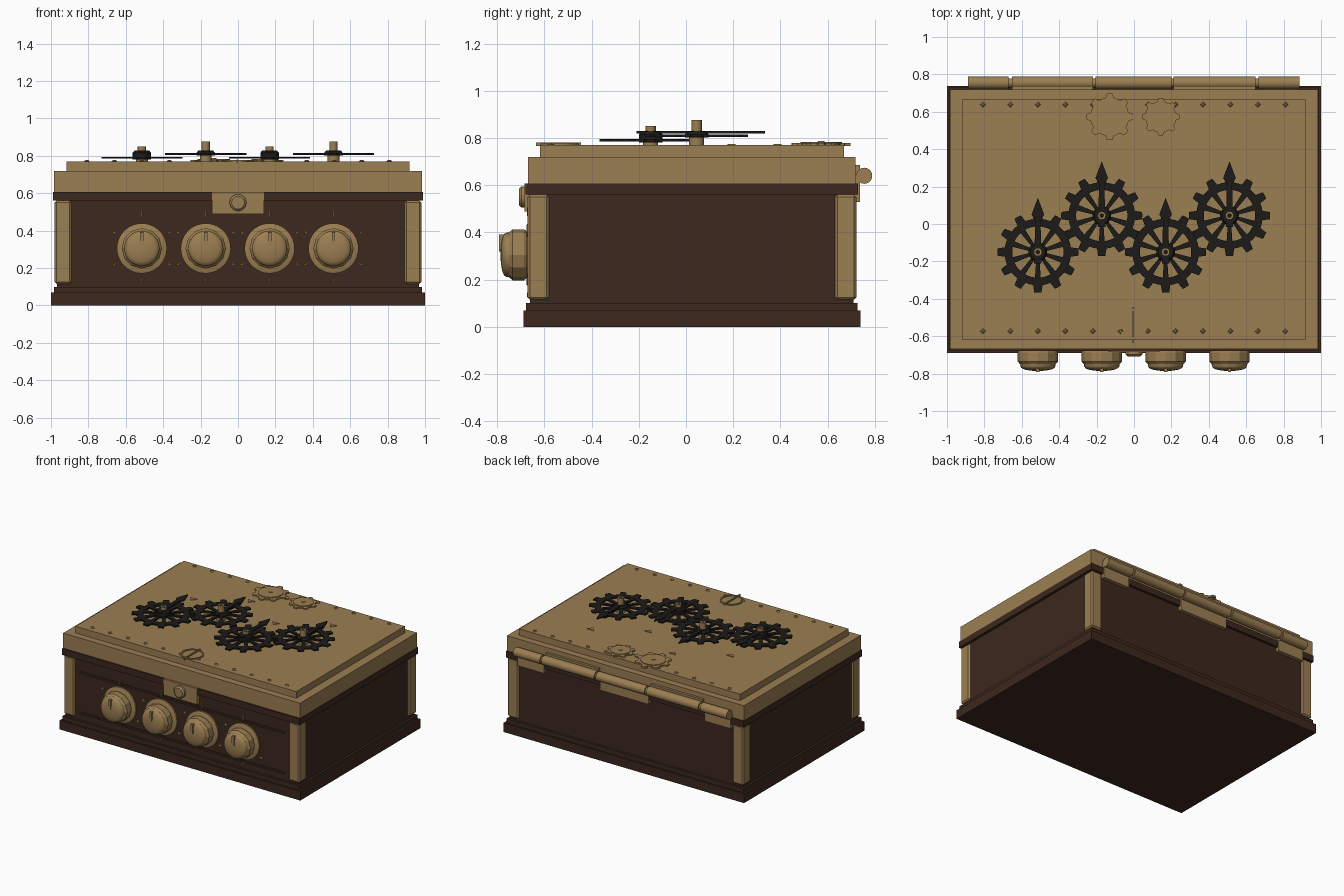
import bpy, bmesh
from math import sin, cos, pi, radians
from mathutils import Matrix, Vector

if "Cube" in bpy.data.objects:
    bpy.data.objects.remove(bpy.data.objects["Cube"])


def material(name, rgb):
    m = bpy.data.materials.new(name)
    m.use_nodes = True
    m.diffuse_color = (*rgb, 1)
    m.node_tree.nodes["Principled BSDF"].inputs["Base Color"].default_value = (*rgb, 1)
    return m


BRASS = material("brass", (0.33, 0.21, 0.085))
WOOD = material("dark_wood", (0.045, 0.021, 0.013))
IRON = material("black_iron", (0.012, 0.011, 0.01))

FRONT = Matrix.Rotation(pi / 2, 4, "X")     # local z points out of the front
SIDEWAYS = Matrix.Rotation(pi / 2, 4, "Y")  # local z runs along x
CY = 0.025                                  # middle of the case in y


def at(x, y, z, rot=Matrix()):
    return Matrix.Translation((x, y, z)) @ rot


def finish(name, bm, mat, place=Matrix(), smooth=False):
    bmesh.ops.recalc_face_normals(bm, faces=bm.faces)
    mesh = bpy.data.meshes.new(name)
    bm.to_mesh(mesh)
    bm.free()
    mesh.materials.append(mat)
    ob = bpy.data.objects.new(name, mesh)
    bpy.context.collection.objects.link(ob)
    ob.matrix_world = place
    if smooth:
        bpy.ops.object.select_all(action="DESELECT")
        ob.select_set(True)
        bpy.context.view_layer.objects.active = ob
        bpy.ops.object.shade_smooth_by_angle(angle=radians(35))
    return ob


def box(name, x, y, z, mat, bevel=0):
    """Box from three (low, high) ranges."""
    bm = bmesh.new()
    bmesh.ops.create_cube(bm, size=1)
    for v in bm.verts:
        v.co = Vector([(lo + hi) / 2 + c * (hi - lo) for c, (lo, hi) in zip(v.co, (x, y, z))])
    ob = finish(name, bm, mat)
    if bevel:
        mod = ob.modifiers.new("edge", "BEVEL")
        mod.width, mod.segments = bevel, 1
    return ob


def slab(bm, outline, z0, z1):
    """Extrude a flat outline from z0 to z1."""
    low = [bm.verts.new((x, y, z0)) for x, y in outline]
    high = [bm.verts.new((x, y, z1)) for x, y in outline]
    bm.faces.new(low)
    bm.faces.new(high)
    for i in range(len(low)):
        j = i - 1
        bm.faces.new((low[j], low[i], high[i], high[j]))


def plate(name, outline, z0, z1, mat, place):
    bm = bmesh.new()
    slab(bm, outline, z0, z1)
    return finish(name, bm, mat, place)


def sweep(bm, rings, closed=False):
    """Skin a series of point rings; cap the ends unless closed."""
    loops = [[bm.verts.new(p) for p in ring] for ring in rings]
    pairs = list(zip(loops, loops[1:] + loops[:1])) if closed else list(zip(loops, loops[1:]))
    for a, b in pairs:
        for i in range(len(a)):
            bm.faces.new((a[i - 1], a[i], b[i], b[i - 1]))
    if not closed:
        bm.faces.new(loops[0])
        bm.faces.new(loops[-1])


def circle(r, n, z=0):
    return [(r * cos(2 * pi * i / n), r * sin(2 * pi * i / n), z) for i in range(n)]


def lathe(name, profile, mat, place, sides=32, smooth=True, closed=False):
    bm = bmesh.new()
    sweep(bm, [circle(r, sides, z) for r, z in profile], closed)
    return finish(name, bm, mat, place, smooth)


def toothed(root, tip, teeth, widths):
    """Gear outline; widths are half-angles of tooth base and tip as tooth fractions."""
    pts = []
    base, top = widths
    for i in range(teeth):
        for r, f in ((root, -base), (tip, -top), (tip, 0), (tip, top), (root, base), (root, 0.5)):
            a = 2 * pi * (i + f) / teeth
            pts.append((r * cos(a), r * sin(a)))
    return pts


# Case: plinth, body, rim, lid
for name, hx, hy, z, mat in (
        ("plinth", 1, 0.714, (0, 0.068), WOOD),
        ("plinth_step", 0.985, 0.702, (0.068, 0.1), WOOD),
        ("body", 0.968, 0.685, (0.1, 0.56), WOOD),
        ("rim", 0.988, 0.704, (0.56, 0.607), WOOD),
        ("lid", 0.985, 0.694, (0.607, 0.72), BRASS),
        ("lid_panel", 0.918, 0.644, (0.72, 0.77), BRASS)):
    box(name, (-hx, hx), (CY - hy, CY + hy), z, mat)

for sx, side in ((-1, "right"), (1, "left")):
    for sy, end in ((-1, "front"), (1, "back")):
        box(f"{end}_{side}_corner_post", sorted((sx * 0.89, sx * 0.98)),
            sorted((CY + sy * 0.606, CY + sy * 0.697)), (0.115, 0.56), BRASS, 0.01)
for name, z in (("upper_trim", 0.46), ("lower_trim", 0.155)):
    box(name, (-0.85, 0.85), (-0.668, -0.65), (z - 0.007, z + 0.007), WOOD)

# Latch
box("latch_plate", (-0.14, 0.14), (-0.684, -0.66), (0.488, 0.607), BRASS)
lathe("latch_button", [(0.045, 0), (0.045, 0.016), (0.034, 0.026)], BRASS,
      at(0, -0.682, 0.55, FRONT), 24)

# Knobs with pointer and dial ticks
XS = [-0.514 + 0.3415 * i for i in range(4)]
for x in XS:
    lathe("knob_flange", [(0.134, 0), (0.134, 0.012), (0.125, 0.017)], BRASS,
          at(x, -0.659, 0.305, FRONT), 40)
    lathe("knob_skirt", [(0.1, 0), (0.108, 0.012), (0.108, 0.06), (0.095, 0.075)], BRASS,
          at(x, -0.675, 0.305, FRONT), 12, False)
    lathe("knob_cap", [(0.094, 0), (0.094, 0.02), (0.088, 0.03), (0.072, 0.038),
                       (0.04, 0.044), (0.01, 0.046)], BRASS, at(x, -0.74, 0.305, FRONT))
    box("knob_pointer", (x - 0.009, x + 0.009), (-0.792, -0.76), (0.32, 0.39), BRASS)
    bm = bmesh.new()
    for k in range(6):
        r0, r1 = (0.165, 0.2) if k == 0 else (0.16, 0.18)
        a = pi / 2 + k * pi / 3
        u, w = Vector((cos(a), sin(a))), Vector((-sin(a), cos(a))) * 0.004
        slab(bm, [u * r0 - w, u * r1 - w, u * r1 + w, u * r0 + w], 0, 0.014)
    finish("dial_ticks", bm, BRASS, at(x, -0.659, 0.305, FRONT))

# Hinge barrel and leaves along the back
lathe("hinge_pin", [(0.024, -0.88), (0.024, 0.88)], BRASS, at(0, 0.755, 0.64, SIDEWAYS), 16)
for i, (x0, x1) in enumerate(((-0.888, -0.67), (-0.652, -0.22), (-0.205, 0.2),
                              (0.212, 0.65), (0.665, 0.885))):
    lathe("hinge_barrel", [(0.034, x0), (0.034, x1)], BRASS, at(0, 0.755, 0.64, SIDEWAYS), 24)
    box("hinge_leaf", (x0, x1), (0.7, 0.737), (0.64, 0.685) if i % 2 else (0.528, 0.64), BRASS)

# Iron dial gears, each with a hub, axle, hand and marker
HAND = [(-0.02, -0.06), (0.02, -0.06), (0.014, 0.17), (0.034, 0.2), (0, 0.29),
        (-0.034, 0.2), (-0.014, 0.17)]
for i, x in enumerate(XS):
    high = i % 2
    y, z, top = (0.045, 0.805, 0.877) if high else (-0.15, 0.785, 0.85)
    place = at(x, y, 0)
    bm = bmesh.new()
    outer = toothed(0.178, 0.217, 12, (0.27, 0.17))
    inner = [tuple(Vector(p).normalized() * 0.137) for p in outer]
    sweep(bm, [[(*p, h) for p in ring] for ring, h in
               ((outer, z), (outer, z + 0.01), (inner, z + 0.01), (inner, z))], True)
    for k in range(10):
        u = Vector((cos(pi / 2 + k * pi / 5), sin(pi / 2 + k * pi / 5)))
        w = Vector((-u.y, u.x))
        slab(bm, [u * 0.03 - w * 0.008, u * 0.145 - w * 0.016,
                  u * 0.145 + w * 0.016, u * 0.03 + w * 0.008], z, z + 0.01)
    finish("dial_gear", bm, IRON, place)
    lathe("gear_hub", [(0.05, z - 0.004), (0.05, 0.815), (0.04, 0.828)], IRON, place, 24)
    lathe("gear_collar", [(0.032, 0.765), (0.032, z)], BRASS, place, 20)
    lathe("gear_axle", [(0.022, 0.765), (0.022, top), (0.01, top), (0.01, 0.765)],
          BRASS, place, 20, closed=True)
    plate("dial_hand", HAND, 0.82, 0.829, IRON, place)
    plate("dial_marker", [(-0.03, 0.36), (0, 0.325), (0.03, 0.36)], 0.765, 0.775, BRASS, place)

# Flat ornamental gears on the lid
for x, r in ((-0.13, 0.125), (0.143, 0.1)):
    place = at(x, 0.573, 0)
    plate("ornament_gear", toothed(r * 0.83, r, 8, (0.28, 0.15)), 0.765, 0.779, BRASS, place)
    lathe("ornament_boss", [(r * 0.7, 0.77), (r * 0.7, 0.784)], BRASS, place)
    lathe("ornament_pin", [(0.014, 0.77), (0.014, 0.788)], BRASS, place, 12)
lathe("ornament_stud", [(0.02, 0.765), (0.02, 0.778)], BRASS, at(0.005, 0.573, 0), 4, False)

# Round medallion with its vertical bar
lathe("medallion", [(0.08, 0.765), (0.08, 0.777), (0.07, 0.777), (0.07, 0.765)], BRASS,
      at(-0.005, -0.535, 0), 40, closed=True)
box("medallion_bar", (-0.009, -0.001), (-0.635, -0.445), (0.765, 0.78), BRASS)

# Two rows of rivets
for y in (0.638, -0.573):
    for i in range(12):
        lathe("rivet", [(0.016, 0.765), (0.015, 0.772), (0.006, 0.778)], BRASS,
              at(-0.808 + 0.147 * i, y, 0), 4, False)
